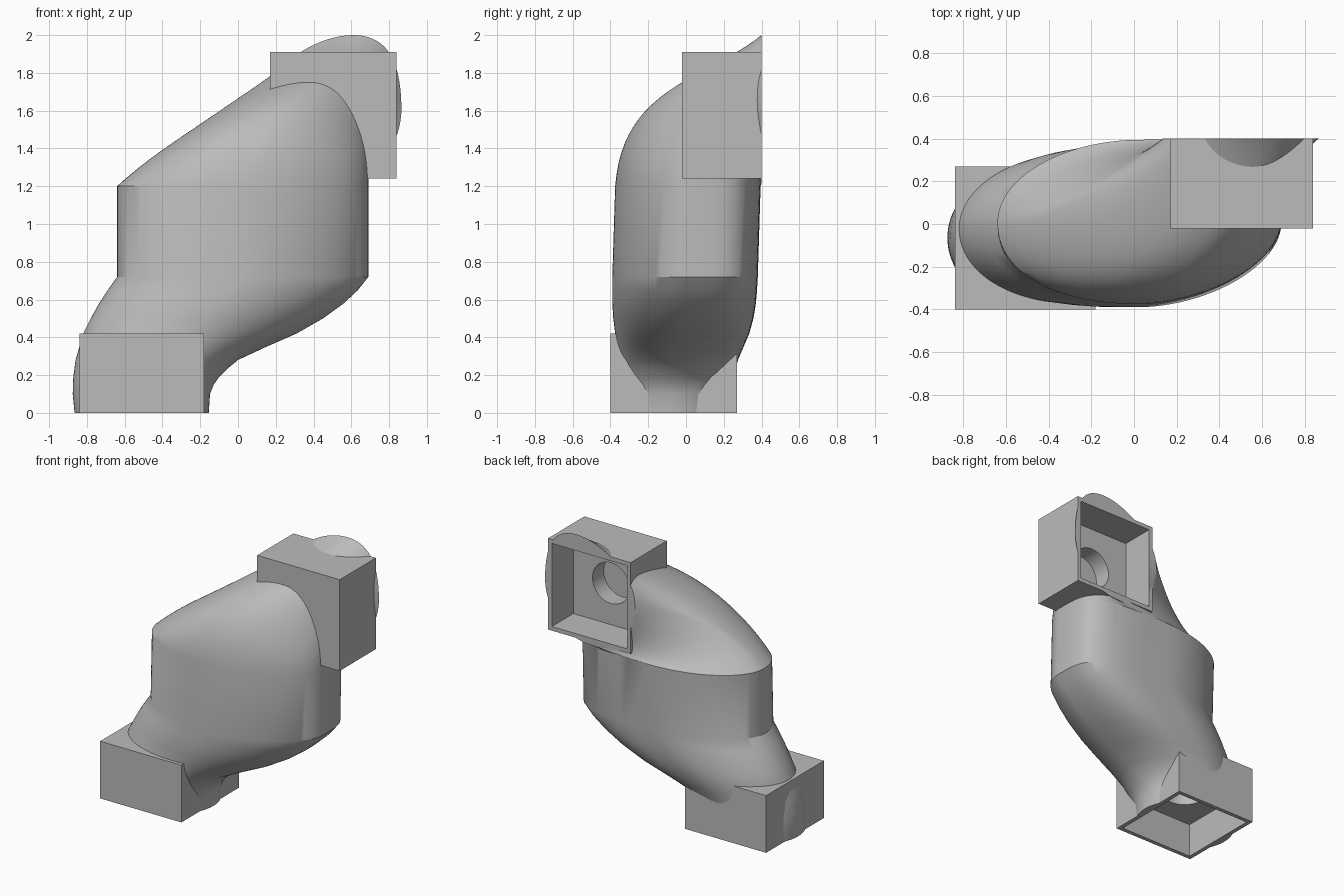
import bpy, bmesh, math
from mathutils import Vector

if "Cube" in bpy.data.objects:
    bpy.data.objects.remove(bpy.data.objects["Cube"])

grey = bpy.data.materials.new("plain grey")
grey.diffuse_color = (0.5, 0.5, 0.5, 1)
grey.use_nodes = True
grey.node_tree.nodes["Principled BSDF"].inputs["Base Color"].default_value = grey.diffuse_color
N = 96


def finish(bm, name):
    bmesh.ops.recalc_face_normals(bm, faces=bm.faces)
    me = bpy.data.meshes.new(name)
    bm.to_mesh(me)
    bm.free()
    ob = bpy.data.objects.new(name, me)
    me.materials.append(grey)
    bpy.context.collection.objects.link(ob)
    return ob


def box(name, lo, hi):
    lo, hi = Vector(lo), Vector(hi)
    bm = bmesh.new()
    bmesh.ops.create_cube(bm, size=1)
    for v in bm.verts:
        v.co = (lo + hi) / 2 + v.co * (hi - lo)
    return finish(bm, name)


def cylinder(name, centre, r, depth, along_y):
    bm = bmesh.new()
    bmesh.ops.create_cone(bm, cap_ends=True, segments=48, radius1=r, radius2=r, depth=depth)
    for v in bm.verts:
        if along_y:
            v.co = Vector((v.co.x, -v.co.z, v.co.y))
        v.co += Vector(centre)
    return finish(bm, name)


def cut(ob, cutters):
    for c in cutters:
        m = ob.modifiers.new("cut", "BOOLEAN")
        m.operation, m.object, m.solver = "DIFFERENCE", c, "EXACT"
    bpy.context.view_layer.update()
    me = bpy.data.meshes.new_from_object(ob.evaluated_get(bpy.context.evaluated_depsgraph_get()))
    ob.modifiers.clear()
    ob.data = me


def unit_outline(a, w):
    # Ellipse whose rear right quarter grows squarer as w goes to 1
    c, s = math.cos(a), math.sin(a)
    if c > 0:
        e = 4.0 if s > 0 else 1.8
    else:
        e = 1.95 if s > 0 else 2.2
    p = 2 / (2 + (e - 2) * w)
    return math.copysign(abs(c) ** p, c), math.copysign(abs(s) ** p, s)


# Duct rings: z, left, right, front, back of each horizontal outline
rows = [(0, -.865, -.155, -.385, .255), (.1, -.875, -.148, -.385, .255), (.15, -.874, -.128, -.385, .256),
        (.19, -.872, -.1, -.384, .258), (.235, -.866, -.055, -.382, .264), (.28, -.86, .0, -.38, .275),
        (.35, -.84, .15, -.376, .305), (.42, -.82, .31, -.375, .335), (.5, -.78, .45, -.385, .357),
        (.58, -.735, .56, -.39, .37), (.65, -.69, .635, -.39, .376), (.72, -.64, .69, -.39, .38),
        (1.2, -.64, .69, -.375, .395)]
rings = []
for z, l, r, f, b in rows:
    w = min(1, max(0, (z - .2) / .5))
    ring = []
    for i in range(N):
        c, s = unit_outline(2 * math.pi * i / N, w)
        ring.append(Vector(((l + r) / 2 + (r - l) / 2 * c, (f + b) / 2 + (b - f) / 2 * s, z)))
    rings.append(ring)

# Upper elbow: bends from the upright outline to the rear-facing outlet
start = rings[-1]
STEPS = 24
for k in range(1, STEPS + 1):
    s = k / STEPS
    ring = []
    for i, p0 in enumerate(start):
        a = 2 * math.pi * i / N
        c, n = math.cos(a), math.sin(a)
        front = max(0, -n)
        p3 = Vector((.5 + .365 * c + .11 * front ** 2, .4, 1.61 - .39 * n))
        p1 = p0 + Vector((.13 - .13 * c, .04 * front, .24 * (1 - max(0, n)) + .29 * front ** 3))
        p2 = p3 + Vector((-.09 - .1 * abs(c), -.15 * (1 - n), -.24 * front))
        ring.append(p0 * (1 - s) ** 3 + p1 * 3 * s * (1 - s) ** 2 + p2 * 3 * s * s * (1 - s) + p3 * s ** 3)
    rings.append(ring)

bm = bmesh.new()
vr = [[bm.verts.new(p) for p in ring] for ring in rings]
for a, b in zip(vr, vr[1:]):
    for i in range(N):
        j = (i + 1) % N
        bm.faces.new((a[i], a[j], b[j], b[i]))
bm.faces.new(vr[0])
bm.faces.new(vr[-1])
duct = finish(bm, "duct_body")

# Square sockets at both ends
lower = box("lower_socket", (-.84, -.40, 0), (-.18, .27, .42))
upper = box("upper_socket", (.17, -.02, 1.24), (.84, .40, 1.91))

# Recesses and round ports
cutters = [box("lower_recess", (-.81, -.37, -.1), (-.21, .24, .25)),
           cylinder("lower_port", (-.51, -.065, .27), .15, .22, False),
           box("upper_recess", (.20, .15, 1.27), (.81, .5, 1.88)),
           cylinder("upper_port", (.505, .13, 1.575), .15, .22, True)]
for ob in (duct, lower, upper):
    cut(ob, cutters)
for c in cutters:
    bpy.data.objects.remove(c)

# Smooth surfaces with sharp edges kept
for ob in (duct, lower, upper):
    bpy.ops.object.select_all(action="DESELECT")
    ob.select_set(True)
    bpy.context.view_layer.objects.active = ob
    bpy.ops.object.shade_smooth_by_angle(angle=math.radians(30))
